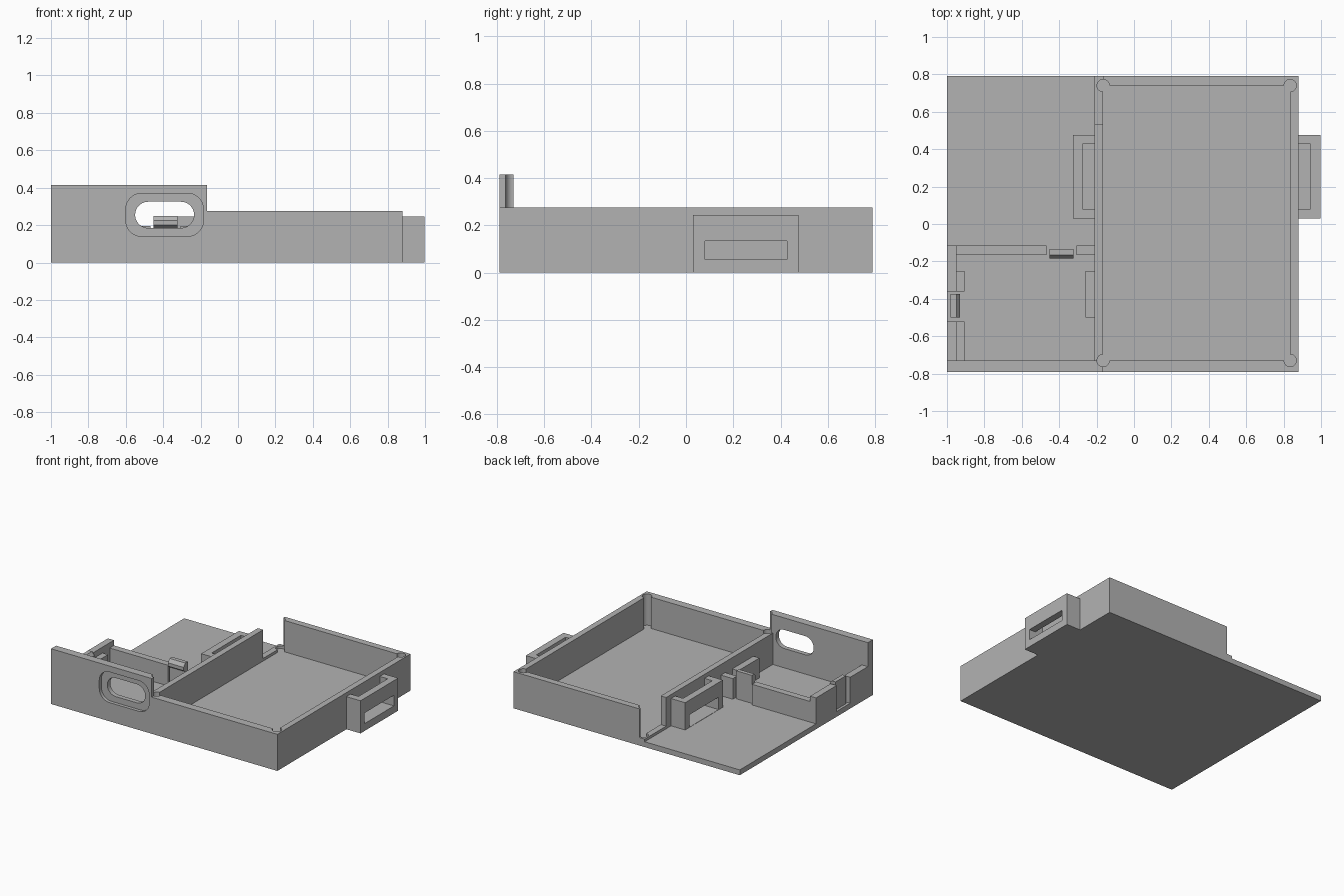
import bpy, bmesh, math
from mathutils import Matrix

cube = bpy.data.objects.get("Cube")
if cube:
    bpy.data.objects.remove(cube, do_unlink=True)

grey = bpy.data.materials.new("plain_grey")
grey.use_nodes = True
COLOR = (0.45, 0.45, 0.45, 1)
grey.diffuse_color = COLOR
grey.node_tree.nodes["Principled BSDF"].inputs["Base Color"].default_value = COLOR


def make(name, bm):
    bmesh.ops.recalc_face_normals(bm, faces=bm.faces)
    mesh = bpy.data.meshes.new(name)
    bm.to_mesh(mesh)
    bm.free()
    mesh.materials.append(grey)
    ob = bpy.data.objects.new(name, mesh)
    bpy.context.collection.objects.link(ob)
    return ob


def box(name, x, y, z):
    bm = bmesh.new()
    bmesh.ops.create_cube(bm, size=1)
    for v in bm.verts:
        v.co = [r[0] if c < 0 else r[1] for c, r in zip(v.co, (x, y, z))]
    return make(name, bm)


def prism(name, points, direction):
    bm = bmesh.new()
    face = bm.faces.new([bm.verts.new(p) for p in points])
    new = bmesh.ops.extrude_face_region(bm, geom=[face])["geom"]
    verts = [g for g in new if isinstance(g, bmesh.types.BMVert)]
    bmesh.ops.translate(bm, verts=verts, vec=direction)
    return make(name, bm)


def rounded_slot(name, x, z, r, y, steps=10):
    """Rounded rectangle in the xz plane, extruded along y."""
    centres = [(x[1] - r, z[1] - r), (x[0] + r, z[1] - r), (x[0] + r, z[0] + r), (x[1] - r, z[0] + r)]
    pts = []
    for k, (cx, cz) in enumerate(centres):
        for i in range(steps + 1):
            a = (k + i / steps) * math.pi / 2
            pts.append((cx + r * math.cos(a), y[0], cz + r * math.sin(a)))
    return prism(name, pts, (0, y[1] - y[0], 0))


def cylinder(name, x, y, r, z):
    bm = bmesh.new()
    bmesh.ops.create_cone(bm, cap_ends=True, segments=32, radius1=r, radius2=r, depth=z[1] - z[0],
                          matrix=Matrix.Translation((x, y, (z[0] + z[1]) / 2)))
    return make(name, bm)


def cut(target, *cutters):
    bpy.context.view_layer.objects.active = target
    for c in cutters:
        mod = target.modifiers.new("cut", 'BOOLEAN')
        mod.operation = 'DIFFERENCE'
        mod.solver = 'EXACT'
        mod.object = c
        bpy.ops.object.modifier_apply(modifier=mod.name)
        bpy.data.objects.remove(c, do_unlink=True)


FLOOR, TOP, HIGH = 0.04, 0.275, 0.415
BACK, FRONT = 0.79, -0.79
IN_X, IN_Y = (-0.165, 0.835), (-0.73, 0.74)

# base plate
box("base_plate", (-1, 0.88), (FRONT, BACK), (0, FLOOR))


# main walls, with round corner reliefs
def reliefs():
    return [cylinder("relief", x, y, 0.033, (FLOOR, 0.5)) for x in IN_X for y in IN_Y]


front = box("front_wall", (-1, 0.88), (FRONT, IN_Y[0]), (FLOOR, HIGH))
cut(front,
    box("step", (IN_X[0], 1), (-0.9, -0.6), (TOP, 0.5)),
    rounded_slot("recess", (-0.6, -0.185), (0.14, 0.37), 0.085, (-0.85, -0.765)),
    rounded_slot("opening", (-0.55, -0.235), (0.185, 0.325), 0.0699, (-0.85, -0.6)),
    *reliefs())

back = box("back_wall", (IN_X[0], 0.88), (IN_Y[1], BACK), (FLOOR, TOP))
side = box("right_wall", (IN_X[1], 0.88), (IN_Y[0], IN_Y[1]), (FLOOR, TOP))
divider = box("divider_wall", (-0.21, IN_X[0]), (IN_Y[0], BACK), (FLOOR, TOP))
cut(divider, box("gap", (-0.4, 0), (0.535, 0.9), (0.06, 0.5)))
for wall in (back, side, divider):
    cut(wall, *reliefs())


# strap brackets, open on top with a window in the outer face
def bracket(name, x0, direction, bottom, sill):
    def span(a, b):
        return sorted((x0 + direction * a, x0 + direction * b))
    ob = box(name, span(0, 0.117), (0.03, 0.477), (bottom, 0.245))
    cut(ob, box("pocket", span(-0.01, 0.065), (0.08, 0.427), (sill, 0.4)),
        box("window", span(0.05, 0.2), (0.08, 0.427), (sill, 0.135)))


bracket("outer_bracket", 0.88, 1, 0, 0.055)
bracket("inner_bracket", -0.21, -1, FLOOR, FLOOR + 0.002)

# small compartment walls, leaving slots for the snap clips
LOW, SIDE = 0.195, 0.235
box("compartment_back_wall_a", (-0.95, -0.468), (-0.165, -0.115), (FLOOR, LOW))
box("compartment_back_wall_b", (-0.308, -0.21), (-0.165, -0.115), (FLOOR, LOW))
box("compartment_side_wall_a", (-1, -0.95), (-0.36, -0.115), (FLOOR, SIDE))
box("compartment_side_wall_b", (-1, -0.95), (IN_Y[0], -0.52), (FLOOR, SIDE))

# support ledges
box("side_ledge_a", (-0.95, -0.905), (-0.36, -0.25), (FLOOR, 0.19))
box("side_ledge_b", (-0.95, -0.905), (IN_Y[0], -0.52), (FLOOR, 0.19))
box("divider_ledge", (-0.26, -0.21), (-0.5, -0.25), (FLOOR, 0.19))

# snap clips: upright tongue with a hooked tip; d is the distance towards the inside
clip = [(0, FLOOR), (0.03, FLOOR), (0.03, 0.185), (0.05, 0.2),
        (0.05, 0.225), (0.03, 0.25), (0, 0.25)]
prism("back_clip", [(-0.453, -0.135 - d, z) for d, z in clip], (0.13, 0, 0))
prism("side_clip", [(-0.98 + d, -0.5, z) for d, z in clip], (0, 0.125, 0))

# smooth the rounded cuts, keep the edges sharp
bpy.ops.object.select_all(action='DESELECT')
for ob in (front, back, side, divider):
    ob.select_set(True)
bpy.context.view_layer.objects.active = front
bpy.ops.object.shade_smooth_by_angle(angle=math.radians(30))
